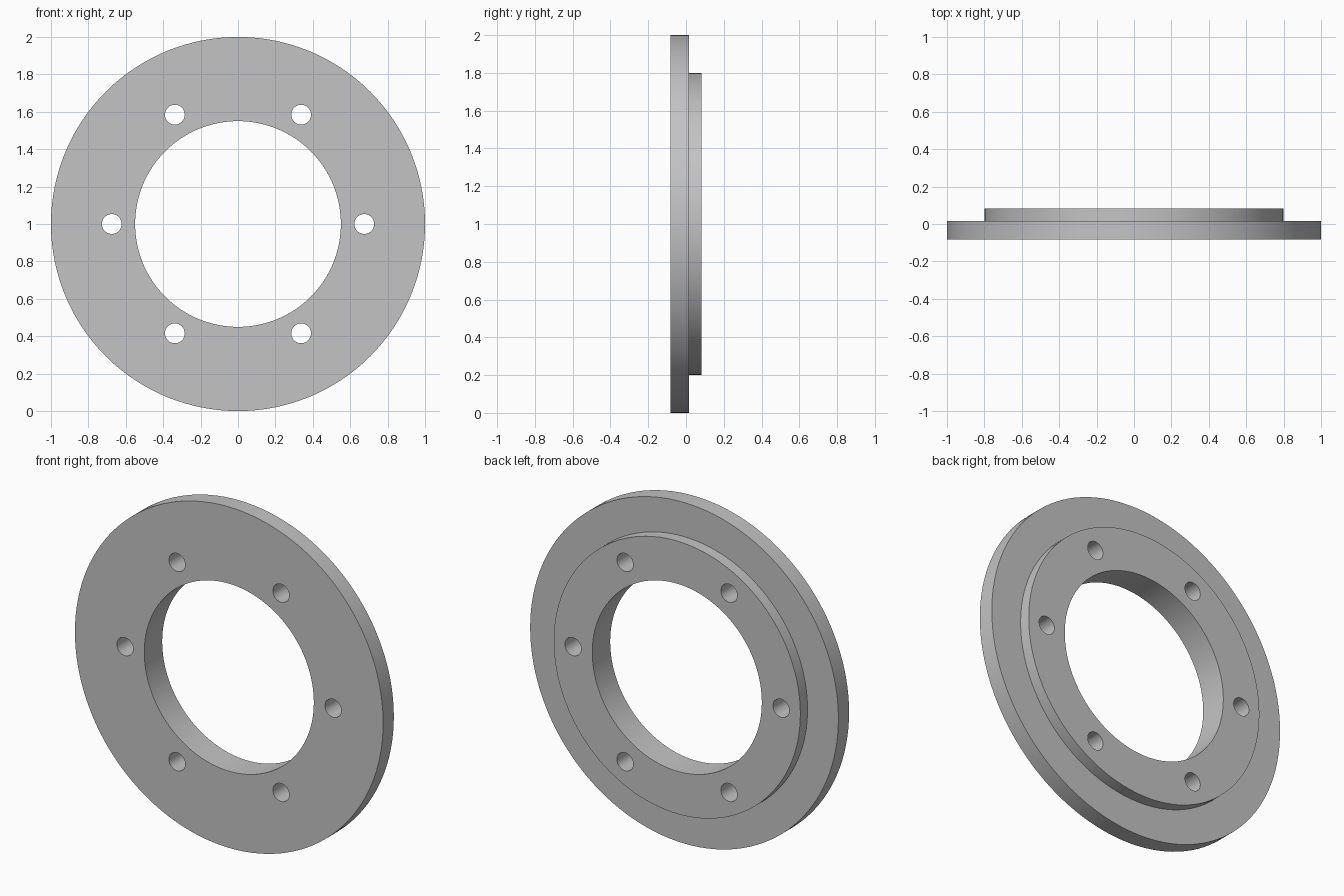
import bpy
import bmesh
from math import cos, sin, radians, tau
from mathutils import Matrix, Vector

cube = bpy.data.objects.get("Cube")
if cube:
    bpy.data.objects.remove(cube, do_unlink=True)

# Plate dimensions
FRONT, STEP, BACK = -0.083, 0.016, 0.083
OUTER, RAISED, BORE = 1.0, 0.8, 0.55
BOLT_CIRCLE, BOLT_RADIUS, BOLTS = 0.675, 0.053, 6
SEGMENTS = 128
CENTRE = Vector((0, 0, 1))

grey = bpy.data.materials.new("plain_grey")
grey.use_nodes = True
colour = (0.55, 0.55, 0.55, 1)
grey.diffuse_color = colour
grey.node_tree.nodes["Principled BSDF"].inputs["Base Color"].default_value = colour


def add_object(name, bm):
    bmesh.ops.recalc_face_normals(bm, faces=bm.faces)
    mesh = bpy.data.meshes.new(name)
    bm.to_mesh(mesh)
    bm.free()
    mesh.materials.append(grey)
    obj = bpy.data.objects.new(name, mesh)
    bpy.context.collection.objects.link(obj)
    return obj


# Stepped ring: closed profile of (radius, depth) turned about the y axis
profile = [(BORE, FRONT), (OUTER, FRONT), (OUTER, STEP),
           (RAISED, STEP), (RAISED, BACK), (BORE, BACK)]
bm = bmesh.new()
rings = []
for i in range(SEGMENTS):
    a = tau * i / SEGMENTS
    rings.append([bm.verts.new(CENTRE + Vector((r * cos(a), y, r * sin(a))))
                  for r, y in profile])
for i, ring in enumerate(rings):
    following = rings[(i + 1) % SEGMENTS]
    for j in range(len(profile)):
        k = (j + 1) % len(profile)
        bm.faces.new((ring[j], ring[k], following[k], following[j]))
flange = add_object("flange_ring", bm)

# Bolt hole cutters, all in one helper mesh
bm = bmesh.new()
for i in range(BOLTS):
    a = tau * i / BOLTS
    spot = CENTRE + BOLT_CIRCLE * Vector((cos(a), 0, sin(a)))
    bmesh.ops.create_cone(
        bm, cap_ends=True, segments=32, radius1=BOLT_RADIUS, radius2=BOLT_RADIUS,
        depth=0.5, matrix=Matrix.Translation(spot) @ Matrix.Rotation(radians(90), 4, "X"))
cutter = add_object("bolt_hole_cutter", bm)

# Drill the holes, then discard the helper
drill = flange.modifiers.new("bolt_holes", "BOOLEAN")
drill.operation = "DIFFERENCE"
drill.solver = "EXACT"
drill.object = cutter
bpy.ops.object.select_all(action="DESELECT")
flange.select_set(True)
bpy.context.view_layer.objects.active = flange
bpy.ops.object.modifier_apply(modifier=drill.name)
bpy.data.objects.remove(cutter, do_unlink=True)

# Smooth round walls with crisp rims
bpy.ops.object.shade_smooth_by_angle(angle=radians(30))
